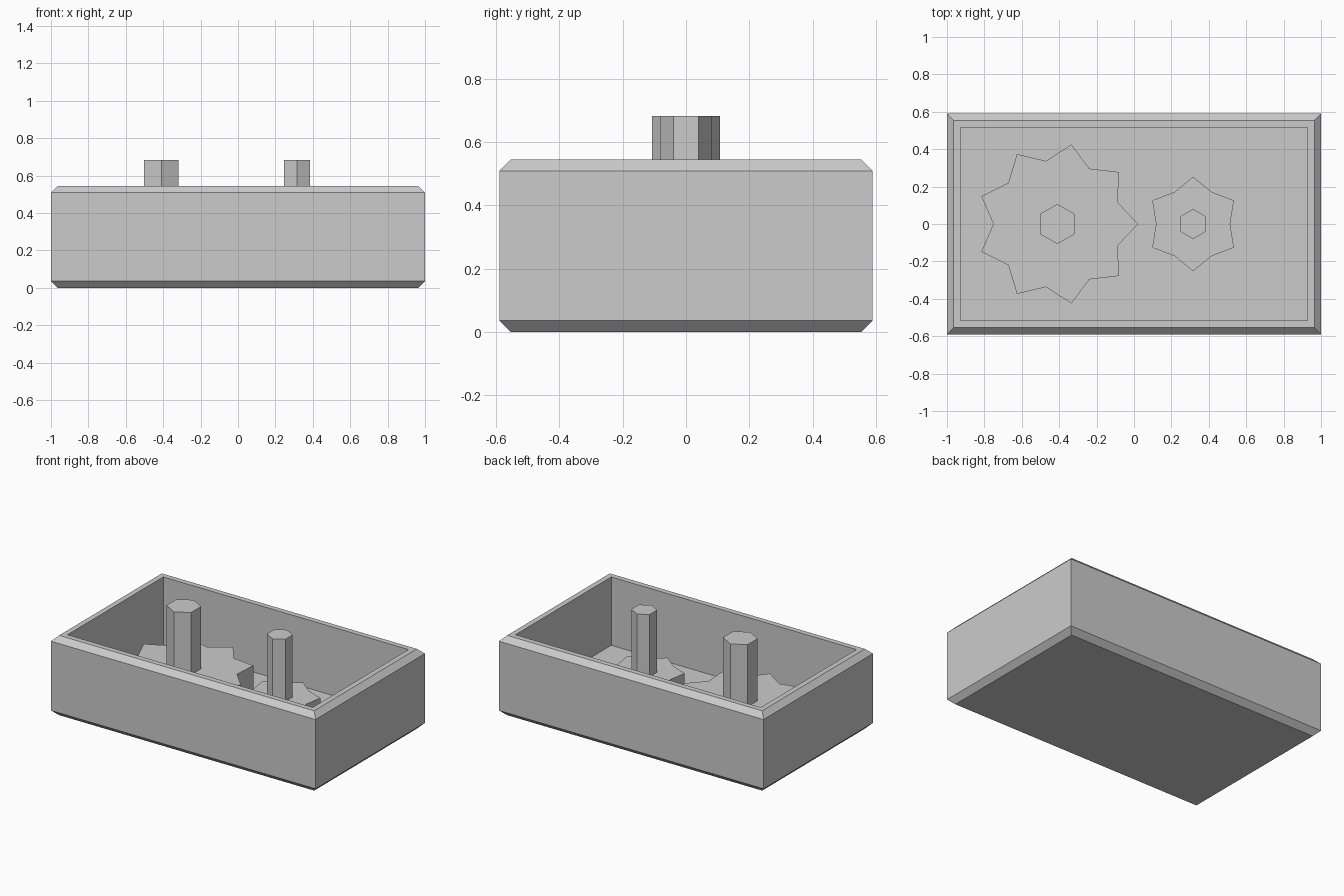
import bpy, bmesh
from math import cos, sin, pi, radians

if "Cube" in bpy.data.objects:
    bpy.data.objects.remove(bpy.data.objects["Cube"], do_unlink=True)

grey = bpy.data.materials.new("light grey")
grey.use_nodes = True
COLOUR = (0.6, 0.6, 0.6, 1)
grey.diffuse_color = COLOUR
grey.node_tree.nodes["Principled BSDF"].inputs["Base Color"].default_value = COLOUR

HALF_X, HALF_Y, HEIGHT = 1.0, 0.59, 0.545
CHAMFER, WALL = 0.036, 0.073
FLOOR, GEAR_TOP, PEG_TOP = 0.078, 0.258, 0.683


def loft(name, rings):
    """Skin a stack of matching rings and cap both ends."""
    bm = bmesh.new()
    loops = [[bm.verts.new(p) for p in ring] for ring in rings]
    n = len(loops[0])
    for low, high in zip(loops, loops[1:]):
        for i in range(n):
            j = (i + 1) % n
            bm.faces.new((low[i], low[j], high[j], high[i]))
    bm.faces.new(loops[0][::-1])
    bm.faces.new(loops[-1])
    bmesh.ops.recalc_face_normals(bm, faces=bm.faces)
    mesh = bpy.data.meshes.new(name)
    bm.to_mesh(mesh)
    bm.free()
    mesh.materials.append(grey)
    obj = bpy.data.objects.new(name, mesh)
    bpy.context.collection.objects.link(obj)
    return obj


def rectangle(inset, z):
    x, y = HALF_X - inset, HALF_Y - inset
    return [(-x, -y, z), (x, -y, z), (x, y, z), (-x, y, z)]


def star(centre_x, radii, count, turn, z):
    """Ring of points whose radius cycles through radii."""
    ring = []
    for i in range(count):
        a = radians(turn) + 2 * pi * i / count
        r = radii[i % len(radii)]
        ring.append((centre_x + r * cos(a), r * sin(a), z))
    return ring


def prism(name, centre_x, radii, count, turn, bottom, top):
    return loft(name, [star(centre_x, radii, count, turn, z) for z in (bottom, top)])


# Open tray: chamfered outside, straight walls inside, solid floor
loft("tray", [
    rectangle(CHAMFER, 0),
    rectangle(0, CHAMFER),
    rectangle(0, HEIGHT - CHAMFER),
    rectangle(CHAMFER, HEIGHT),
    rectangle(WALL, HEIGHT),
    rectangle(WALL, FLOOR),
])

# Two pointed gears, each with a hexagonal axle
for size, x, tip, root, teeth, turn, axle in (
    ("large", -0.41, 0.432, 0.342, 9, 0, 0.107),
    ("small", 0.316, 0.252, 0.198, 6, 30, 0.08),
):
    prism(size + "_gear", x, (tip, root), 2 * teeth, turn, FLOOR, GEAR_TOP)
    prism(size + "_axle", x, (axle,), 6, 30, GEAR_TOP, PEG_TOP)
